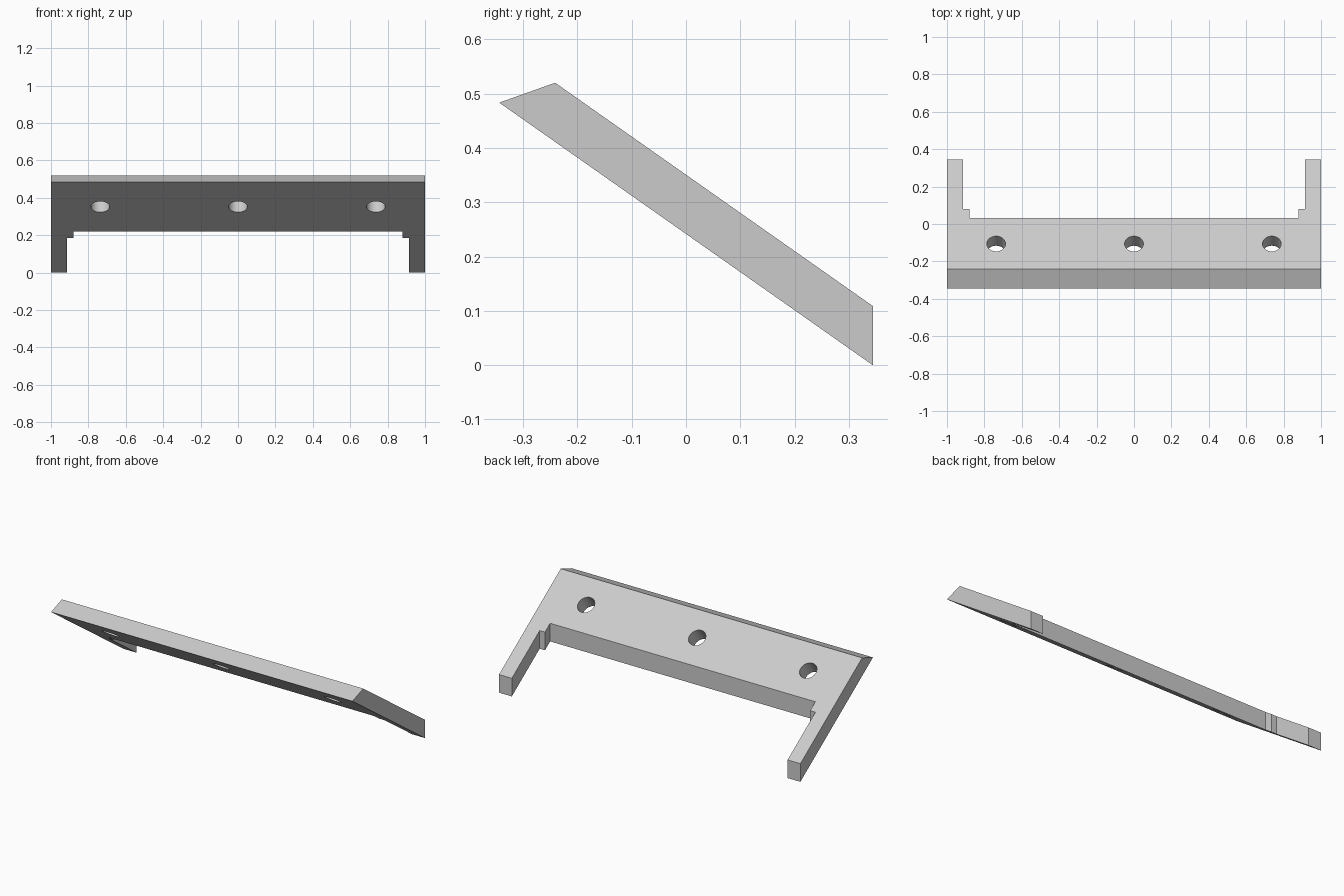
import bpy, bmesh, math
from mathutils import Matrix, Vector

cube = bpy.data.objects.get("Cube")
if cube:
    bpy.data.objects.remove(cube, do_unlink=True)

TILT = math.radians(35.1)
SLOPE = math.tan(TILT)
BACK, FRONT, FRONT_TOP = 0.344, -0.344, -0.241
RISE = 0.109          # vertical thickness of the sloping plate


def underside(y):
    return (BACK - y) * SLOPE


grey = bpy.data.materials.new("light grey")
grey.use_nodes = True
colour = (0.6, 0.6, 0.6, 1)
grey.diffuse_color = colour
grey.node_tree.nodes["Principled BSDF"].inputs["Base Color"].default_value = colour


def make_object(name, bm):
    bmesh.ops.recalc_face_normals(bm, faces=bm.faces[:])
    mesh = bpy.data.meshes.new(name)
    bm.to_mesh(mesh)
    bm.free()
    mesh.materials.append(grey)
    obj = bpy.data.objects.new(name, mesh)
    bpy.context.collection.objects.link(obj)
    return obj


# Plate with two stepped arms: half outline in plan, mirrored
half = [(1, FRONT), (1, BACK), (0.915, BACK), (0.915, 0.08), (0.88, 0.08), (0.88, 0.031)]
outline = half + [(-x, y) for x, y in reversed(half)]
bm = bmesh.new()
low = [bm.verts.new((x, y, underside(y))) for x, y in outline]
high = []
for x, y in outline:
    y = FRONT_TOP if y == FRONT else y   # bevelled front edge
    high.append(bm.verts.new((x, y, underside(y) + RISE)))
bm.faces.new(low)
bm.faces.new(high)
for i in range(len(low)):
    j = (i + 1) % len(low)
    bm.faces.new((low[i], low[j], high[j], high[i]))
plate = make_object("sloped_bracket_plate", bm)

# Three bolt holes square to the slope
bm = bmesh.new()
hole_y = -0.157
for x in (-0.737, 0, 0.737):
    place = Matrix.Translation(Vector((x, hole_y, underside(hole_y)))) @ Matrix.Rotation(-TILT, 4, "X")
    bmesh.ops.create_cone(bm, cap_ends=True, segments=48, radius1=0.05, radius2=0.05,
                          depth=0.5, matrix=place)
cutter = make_object("hole_cutter", bm)
cutter.hide_render = True

cut = plate.modifiers.new("bolt_holes", "BOOLEAN")
cut.object = cutter
cut.operation = "DIFFERENCE"
cut.solver = "EXACT"
bpy.ops.object.select_all(action="DESELECT")
plate.select_set(True)
bpy.context.view_layer.objects.active = plate
bpy.ops.object.modifier_apply(modifier=cut.name)
bpy.data.objects.remove(cutter, do_unlink=True)
bpy.ops.object.shade_smooth_by_angle(angle=math.radians(30))
